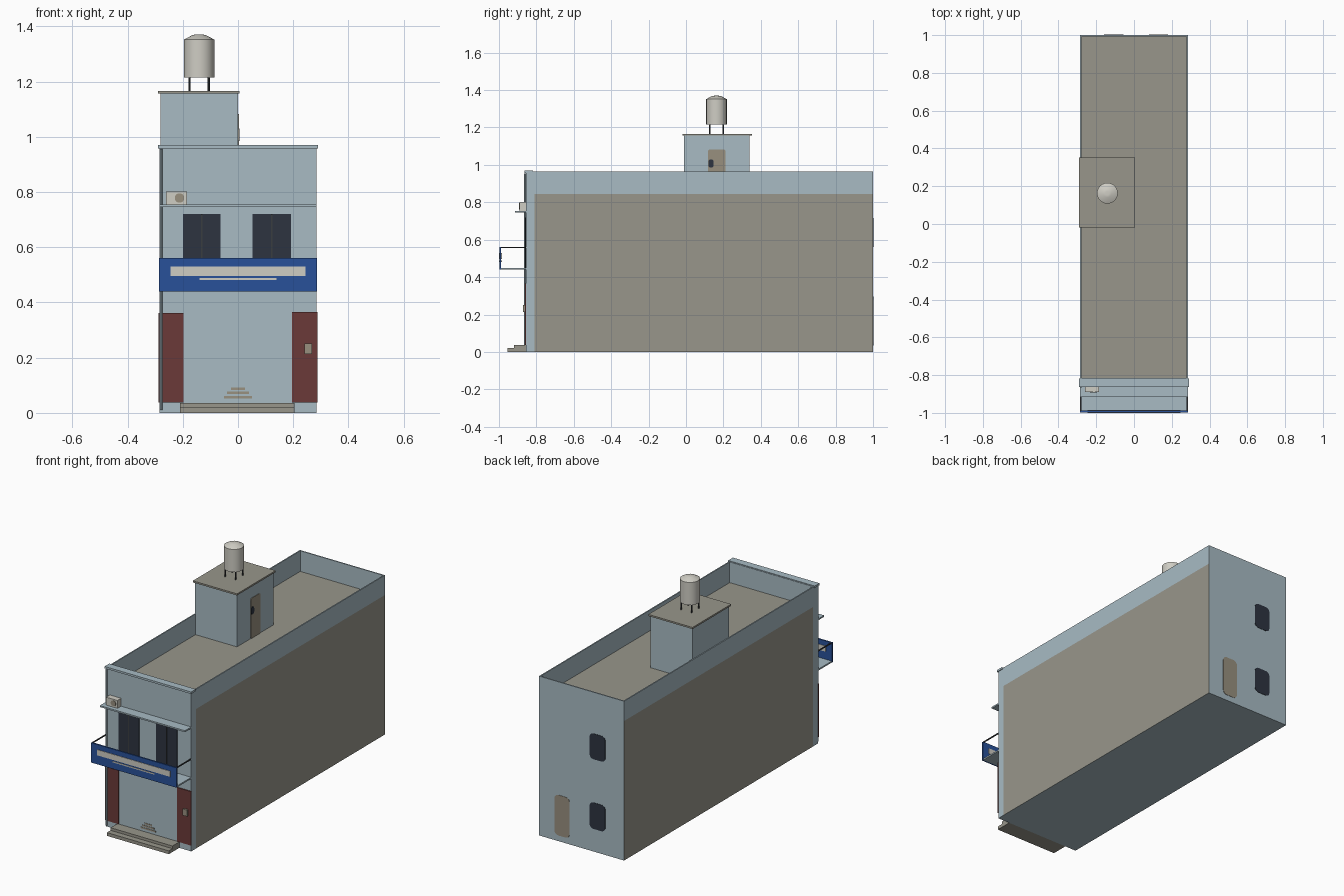
import bpy, bmesh
from math import cos, sin, pi
from mathutils import Vector

old = bpy.data.objects.get("Cube")
if old:
    bpy.data.objects.remove(old, do_unlink=True)


def srgb(h):
    vals = [int(h[i:i + 2], 16) / 255 for i in (0, 2, 4)]
    return [v / 12.92 if v < 0.04 else ((v + 0.055) / 1.055) ** 2.4 for v in vals] + [1]


def material(name, h):
    m = bpy.data.materials.new(name)
    m.use_nodes = True
    m.diffuse_color = srgb(h)
    m.node_tree.nodes["Principled BSDF"].inputs["Base Color"].default_value = srgb(h)
    return m


WALL = material("pale blue paint", "A8BBC4")
TAN = material("bare render", "98968B")
RED = material("dark red tile", "6B3A38")
NAVY = material("dark glass", "2D3440")
BLUE = material("sign blue", "28519A")
WHITE = material("off white", "CFCDC4")
METAL = material("dark metal", "3A3D40")
DOOR = material("beige door", "98907F")


def finish(bm, name, *mats):
    me = bpy.data.meshes.new(name)
    bmesh.ops.recalc_face_normals(bm, faces=bm.faces[:])
    bm.to_mesh(me)
    bm.free()
    ob = bpy.data.objects.new(name, me)
    bpy.context.collection.objects.link(ob)
    for m in mats:
        me.materials.append(m)
    return ob


def box(name, x, y, z, mat):
    """Box from (min, max) ranges."""
    bm = bmesh.new()
    bmesh.ops.create_cube(bm, size=1)
    for v in bm.verts:
        v.co = [r[0] + (c + 0.5) * (r[1] - r[0]) for c, r in zip(v.co, (x, y, z))]
    return finish(bm, name, mat)


def rounded_plate(name, u, z, r, place, push, mat):
    """Thin plate with rounded corners; place maps (u, z) to a point on a wall."""
    bm = bmesh.new()
    corners = [(u[1] - r, z[1] - r), (u[0] + r, z[1] - r),
               (u[0] + r, z[0] + r), (u[1] - r, z[0] + r)]
    pts = [(a + r * cos((q + k / 4) * pi / 2), b + r * sin((q + k / 4) * pi / 2))
           for q, (a, b) in enumerate(corners) for k in range(5)]
    face = bm.faces.new([bm.verts.new(place(*p)) for p in pts])
    out = bmesh.ops.extrude_face_region(bm, geom=[face])["geom"]
    bmesh.ops.translate(bm, vec=push, verts=[g for g in out if isinstance(g, bmesh.types.BMVert)])
    return finish(bm, name, mat)


def lathe(name, cx, cy, profile, mat, sides=24):
    bm = bmesh.new()
    rings = [[bm.verts.new((cx + r * cos(2 * pi * k / sides), cy + r * sin(2 * pi * k / sides), z))
              for k in range(sides)] for r, z in profile]
    for a, b in zip(rings, rings[1:]):
        for k in range(sides):
            n = (k + 1) % sides
            bm.faces.new((a[k], a[n], b[n], b[k]))
    bm.faces.new(rings[0])
    bm.faces.new(rings[-1])
    ob = finish(bm, name, mat)
    bpy.ops.object.select_all(action='DESELECT')
    ob.select_set(True)
    bpy.context.view_layer.objects.active = ob
    bpy.ops.object.shade_smooth_by_angle()
    return ob


W, FRONT, BACK, TOP, ROOF = 0.285, -0.855, 1.0, 0.965, 0.84
SIDE_Y, SIDE_Z = -0.81, 0.845

# Main block with a sunken roof, split so the side walls carry bare render
bm = bmesh.new()
bmesh.ops.create_cube(bm, size=1)
for v in bm.verts:
    v.co = (v.co.x * 2 * W, FRONT + (v.co.y + 0.5) * (BACK - FRONT), (v.co.z + 0.5) * TOP)
bm.normal_update()
lid = next(f for f in bm.faces if f.normal.z > 0.9)
bmesh.ops.inset_region(bm, faces=[lid], thickness=0.01)
for v in lid.verts:
    if v.co.y < 0:
        v.co.y = -0.815
out = bmesh.ops.extrude_face_region(bm, geom=[lid])["geom"]
bmesh.ops.translate(bm, vec=(0, 0, ROOF - TOP), verts=[g for g in out if isinstance(g, bmesh.types.BMVert)])
if lid.is_valid:
    bmesh.ops.delete(bm, geom=[lid], context='FACES_ONLY')
for co, no in (((0, SIDE_Y, 0), (0, 1, 0)), ((0, 0, SIDE_Z), (0, 0, 1))):
    bmesh.ops.bisect_plane(bm, geom=bm.verts[:] + bm.edges[:] + bm.faces[:], plane_co=co, plane_no=no)
bm.normal_update()
for f in bm.faces:
    c = f.calc_center_median()
    side = abs(c.x) > W - 0.002 and c.y > SIDE_Y and c.z < SIDE_Z
    roof = abs(f.normal.z) > 0.9 and abs(c.z - ROOF) < 0.003
    f.material_index = int(side or roof)
finish(bm, "building_shell", WALL, TAN)

# Front cornice, awning and side pipe
box("front_cornice", (-0.29, 0.29), (-0.863, -0.818), (0.958, 0.97), WALL)
box("window_awning", (-W, W), (-0.915, FRONT), (0.745, 0.754), WALL)
lathe("drain_pipe", -0.279, -0.861, [(0.006, 0.01), (0.006, 0.955)], WALL, 10)

# Ground floor: tiled piers, shutter surround, steps and meter
box("right_pier", (-0.288, -0.198), (-0.861, FRONT), (0.038, 0.362), RED)
box("left_pier", (0.195, 0.288), (-0.861, FRONT), (0.038, 0.365), RED)
box("shutter", (-0.198, 0.195), (-0.858, FRONT), (0.04, 0.365), WALL)
for i, w in enumerate((0.05, 0.04, 0.025)):
    z = 0.053 + 0.015 * i
    box("shutter_vent", (-w, w), (-0.86, -0.857), (z, z + 0.009), DOOR)
box("lower_step", (-0.21, 0.205), (-0.955, FRONT), (0, 0.02), TAN)
box("upper_step", (-0.21, 0.205), (-0.92, FRONT), (0.02, 0.036), TAN)
box("meter_box", (0.24, 0.268), (-0.872, FRONT), (0.213, 0.252), DOOR)

# Balcony doors
for x0, x1 in ((-0.2, -0.063), (0.052, 0.192)):
    box("balcony_door", (x0, x1), (-0.858, FRONT), (0.45, 0.72), NAVY)
    mid = (x0 + x1) / 2
    box("door_post", (mid - 0.003, mid + 0.003), (-0.861, FRONT), (0.45, 0.72), METAL)

# Balcony with sign board
box("balcony_floor", (-W, W), (-0.99, FRONT), (0.44, 0.449), WALL)
box("sign_board", (-0.286, 0.286), (-0.997, -0.988), (0.44, 0.56), BLUE)
for y in (-1.0, -0.988):
    box("sign_band", (-0.245, 0.245), (y, y + 0.003), (0.496, 0.53), WHITE)
    box("sign_underline", (-0.14, 0.14), (y, y + 0.003), (0.481, 0.488), WHITE)
for s in (-1, 1):
    x = s * 0.282
    box("balcony_rail", (x - 0.003, x + 0.003), (-0.99, FRONT), (0.555, 0.561), METAL)

# Air conditioner on the awning
box("air_conditioner", (-0.26, -0.185), (-0.89, FRONT), (0.754, 0.802), WHITE)
rounded_plate("air_conditioner_fan", (-0.229, -0.195), (0.761, 0.795), 0.016,
              lambda u, z: (u, -0.892, z), Vector((0, 0.003, 0)), DOOR)

# Back windows and door
for name, u, z, mat in (("back_lower_window", (-0.16, -0.055), (0.138, 0.297), NAVY),
                        ("back_upper_window", (-0.16, -0.055), (0.56, 0.715), NAVY),
                        ("back_door", (0.08, 0.18), (0.035, 0.28), DOOR)):
    rounded_plate(name, u, z, 0.025, lambda a, b: (a, BACK - 0.002, b), Vector((0, 0.004, 0)), mat)

# Stair hut on the roof
box("stair_hut", (-0.28, 0), (-0.01, 0.34), (ROOF, 1.157), WALL)
box("hut_slab", (-0.29, 0.006), (-0.018, 0.352), (1.156, 1.166), TAN)
rounded_plate("hut_door", (0.118, 0.212), (ROOF, 1.083), 0.012,
              lambda u, z: (-0.002, u, z), Vector((0.005, 0, 0)), DOOR)
rounded_plate("hut_door_handle", (0.12, 0.147), (0.985, 1.03), 0.012,
              lambda u, z: (0.002, u, z), Vector((0.004, 0, 0)), NAVY)

# Water tank on four legs
TX, TY = -0.141, 0.163
for sx in (-1, 1):
    for sy in (-1, 1):
        lathe("tank_leg", TX + sx * 0.035, TY + sy * 0.035, [(0.004, 1.16), (0.004, 1.22)], METAL, 8)
lathe("water_tank", TX, TY, [(0.055, 1.215), (0.055, 1.352), (0.022, 1.369), (0.01, 1.37)], WHITE)
